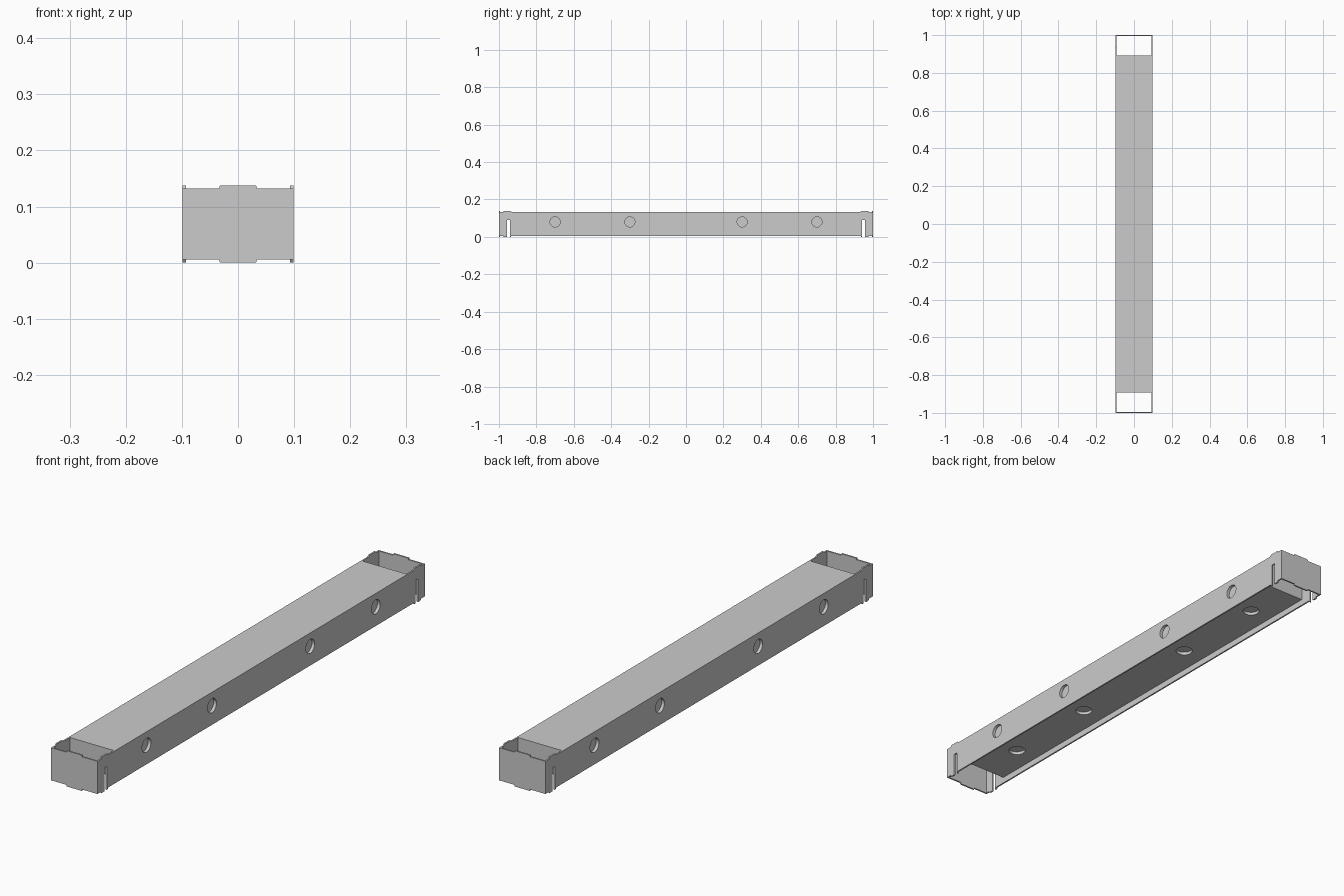
import bpy, bmesh
from math import pi
from mathutils import Matrix, Vector

if "Cube" in bpy.data.objects:
    bpy.data.objects.remove(bpy.data.objects["Cube"])

HX, HY, T = 0.099, 1.0, 0.006        # half width, half length, sheet thickness
LOW, HIGH, TOP = 0.006, 0.132, 0.138  # sheet edges and tab height
HOLES = (-0.7, -0.3, 0.3, 0.7)


def add_object(name, bm):
    bmesh.ops.recalc_face_normals(bm, faces=bm.faces)
    mesh = bpy.data.meshes.new(name)
    bm.to_mesh(mesh)
    bm.free()
    obj = bpy.data.objects.new(name, mesh)
    bpy.context.collection.objects.link(obj)
    return obj


def sheet(name, profile, place, offset):
    """Extrude a flat profile; place maps (u, z) into 3D."""
    bm = bmesh.new()
    face = bm.faces.new([bm.verts.new(place(u, z)) for u, z in profile])
    new = bmesh.ops.extrude_face_region(bm, geom=[face])["geom"]
    verts = [g for g in new if isinstance(g, bmesh.types.BMVert)]
    bmesh.ops.translate(bm, verts=verts, vec=Vector(offset))
    return add_object(name, bm)


def drill(name, radius, depth, matrices):
    """One hidden cutter made of several cylinders."""
    bm = bmesh.new()
    for m in matrices:
        bmesh.ops.create_cone(bm, cap_ends=True, segments=32, radius1=radius,
                              radius2=radius, depth=depth, matrix=m)
    obj = add_object(name, bm)
    obj.hide_render = True
    obj.hide_viewport = False
    return obj


def cut(obj, cutter):
    mod = obj.modifiers.new("holes", 'BOOLEAN')
    mod.operation, mod.solver, mod.object = 'DIFFERENCE', 'EXACT', cutter
    bpy.context.view_layer.objects.active = obj
    bpy.ops.object.modifier_apply(modifier=mod.name)


# Round pockets in the long sides and the underside
side_cutter = drill("side_hole_cutter", 0.027, 0.024, [
    Matrix.Translation((s * HX, y, 0.08)) @ Matrix.Rotation(pi / 2, 4, 'Y')
    for s in (-1, 1) for y in HOLES])
under_cutter = drill("underside_hole_cutter", 0.031, 0.024, [
    Matrix.Translation((0, y, 0.03)) for y in HOLES])

# Long side walls: raised tabs and an open slot near each end
half_bottom = [(0.935, LOW), (0.937, 0), (0.942, 0), (0.942, 0.09),
               (0.958, 0.09), (0.958, 0), (0.974, 0), (0.978, LOW), (HY, LOW)]
half_top = [(HY, HIGH), (0.978, HIGH), (0.974, TOP), (0.938, TOP), (0.93, HIGH)]
right_half = half_bottom + half_top
side_profile = right_half + [(-y, z) for y, z in reversed(right_half)]
for s, label in ((-1, "left"), (1, "right")):
    wall = sheet(label + "_side_wall", side_profile,
                 lambda y, z: (s * HX, y, z), (-s * T, 0, 0))
    cut(wall, side_cutter)

# End plates with a centre tab at top and bottom
end_half = [(0.032, 0), (0.034, LOW), (HX - T, LOW), (HX - T, HIGH),
            (0.034, HIGH), (0.032, TOP)]
end_profile = end_half + [(-x, z) for x, z in reversed(end_half)]
for s, label in ((-1, "front"), (1, "back")):
    sheet(label + "_end_plate", end_profile,
          lambda x, z: (x, s * HY, z), (0, -s * T, 0))

# Solid core between the walls, short of both ends
w = HX - T
core = sheet("core_beam", [(-w, 0.03), (w, 0.03), (w, HIGH), (-w, HIGH)],
             lambda x, z: (x, -0.893, z), (0, 1.786, 0))
cut(core, side_cutter)
cut(core, under_cutter)

for cutter in (side_cutter, under_cutter):
    bpy.data.objects.remove(cutter)
